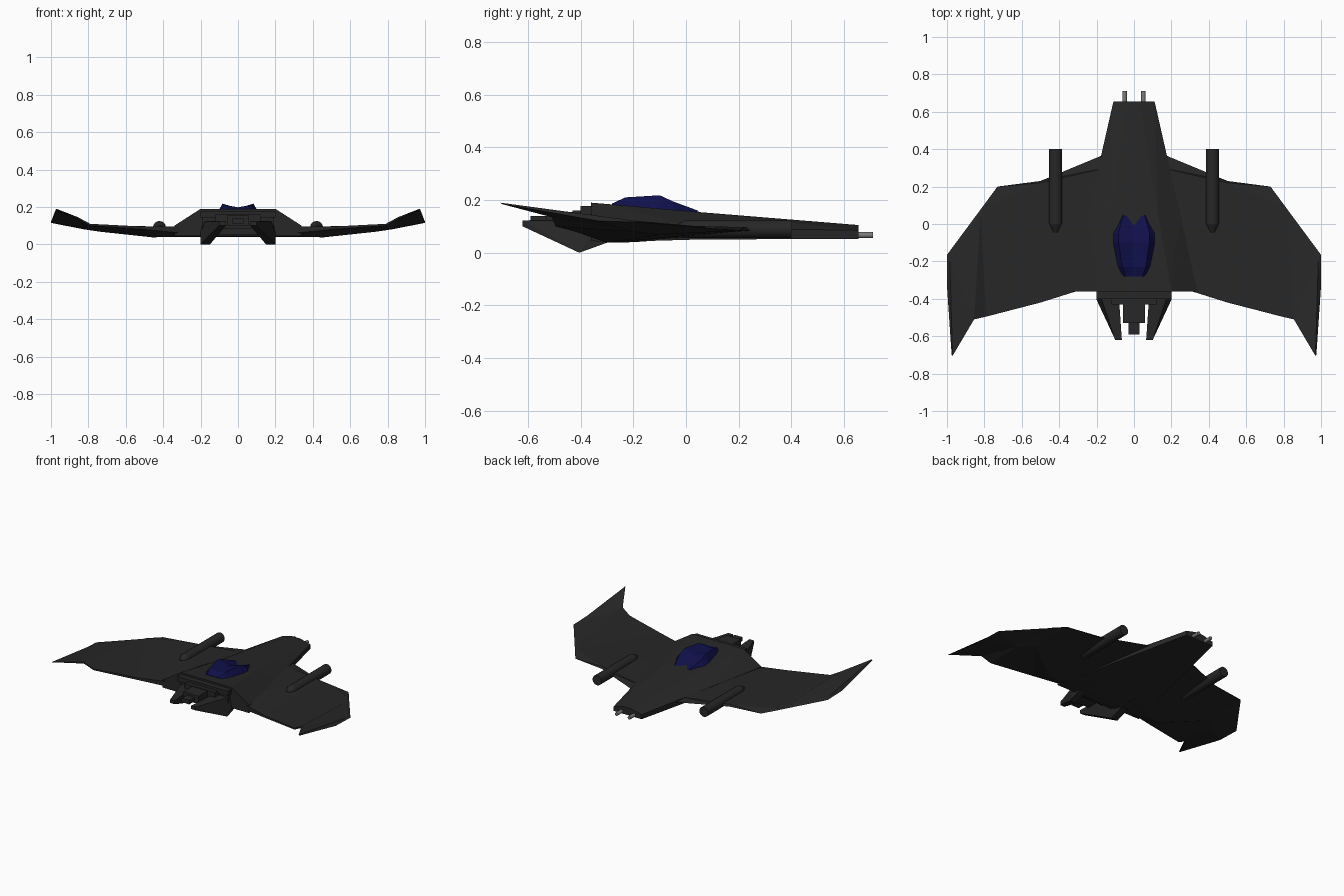
import bpy
import bmesh
import math
from mathutils import Matrix, Vector

default_cube = bpy.data.objects.get("Cube")
if default_cube:
    bpy.data.objects.remove(default_cube, do_unlink=True)


def make_material(name, colour):
    material = bpy.data.materials.new(name)
    material.use_nodes = True
    material.diffuse_color = (*colour, 1)
    shader = material.node_tree.nodes["Principled BSDF"]
    shader.inputs["Base Color"].default_value = (*colour, 1)
    return material


charcoal = make_material("charcoal hull", (0.02, 0.02, 0.02))
navy = make_material("navy glass", (0.005, 0.005, 0.07))
steel = make_material("grey steel", (0.2, 0.2, 0.2))


def finish(name, bm, material, mirrored=False):
    """Turn a bmesh into an object, optionally mirrored across x."""
    bmesh.ops.recalc_face_normals(bm, faces=bm.faces)
    mesh = bpy.data.meshes.new(name)
    bm.to_mesh(mesh)
    bm.free()
    mesh.materials.append(material)
    part = bpy.data.objects.new(name, mesh)
    bpy.context.collection.objects.link(part)
    if mirrored:
        mirror = part.modifiers.new("mirror", 'MIRROR')
        mirror.use_axis[0] = True
        mirror.use_mirror_merge = False
    return part


def loft(name, sections, material, mirrored=False):
    """Bridge closed cross-sections with equal point counts and cap the ends."""
    bm = bmesh.new()
    rings = [[bm.verts.new(point) for point in section] for section in sections]
    count = len(rings[0])
    for first, second in zip(rings, rings[1:]):
        for i in range(count):
            j = (i + 1) % count
            bm.faces.new((first[i], first[j], second[j], second[i]))
    bm.faces.new(rings[0])
    bm.faces.new(rings[-1])
    bmesh.ops.triangulate(bm, faces=bm.faces)
    return finish(name, bm, material, mirrored)


def hull(name, points, material, mirrored=False):
    """Wrap a convex solid around a few corner points."""
    bm = bmesh.new()
    verts = [bm.verts.new(point) for point in points]
    result = bmesh.ops.convex_hull(bm, input=verts)
    loose = [v for v in result["geom_interior"] if isinstance(v, bmesh.types.BMVert)]
    bmesh.ops.delete(bm, geom=loose, context='VERTS')
    return finish(name, bm, material, mirrored)


def box(name, half_width, y_range, z_range, material):
    corners = [(x, y, z) for x in (-half_width, half_width) for y in y_range for z in z_range]
    return hull(name, corners, material)


def tube(name, x, z, y_start, y_end, r_start, r_end, sides, material):
    """Mirrored pair of cones or cylinders lying along y."""
    bm = bmesh.new()
    middle = Vector((x, (y_start + y_end) / 2, z))
    turn = Matrix.Rotation(math.radians(-90), 4, 'X')
    bmesh.ops.create_cone(bm, cap_ends=True, segments=sides, radius1=r_start, radius2=r_end,
                          depth=y_end - y_start, matrix=Matrix.Translation(middle) @ turn)
    part = finish(name, bm, material, True)
    bpy.ops.object.select_all(action='DESELECT')
    part.select_set(True)
    bpy.context.view_layer.objects.active = part
    bpy.ops.object.shade_smooth_by_angle(angle=math.radians(40))
    return part


def body_section(y, deck, edge, top, shoulder, bottom):
    return [(-deck, y, top), (deck, y, top), (edge, y, shoulder), (edge, y, bottom),
            (-edge, y, bottom), (-edge, y, shoulder)]


# Tapering fuselage
loft("fuselage", [
    body_section(0.655, 0.03, 0.11, 0.105, 0.085, 0.053),
    body_section(0.04, 0.13, 0.25, 0.155, 0.095, 0.05),
    body_section(-0.3, 0.19, 0.325, 0.185, 0.098, 0.04),
    body_section(-0.36, 0.2, 0.34, 0.19, 0.1, 0.045),
], charcoal)

# Wings: leading edge, front crease, upper and lower trailing edge, belly crease
loft("wings", [
    [(0.15, 0.375, 0.08), (0.15, 0.3, 0.09), (0.15, -0.31, 0.095),
     (0.15, -0.31, 0.045), (0.15, -0.2, 0.04)],
    [(0.5, 0.23, 0.085), (0.5, 0.22, 0.097), (0.5, -0.42, 0.095),
     (0.5, -0.42, 0.08), (0.46, -0.3, 0.038)],
    [(0.73, 0.2, 0.085), (0.79, 0.1, 0.1), (0.79, -0.495, 0.11),
     (0.79, -0.495, 0.1), (0.74, -0.1, 0.068)],
    [(0.8, 0.105, 0.092), (0.82, 0.05, 0.1), (0.855, -0.51, 0.145),
     (0.855, -0.51, 0.135), (0.82, -0.2, 0.08)],
    [(1, -0.165, 0.115), (0.985, -0.2, 0.122), (0.97, -0.705, 0.19),
     (0.975, -0.7, 0.185), (1, -0.33, 0.12)],
], charcoal, True)


def canopy_section(y, spread, valley, ridge, base, shift=0):
    """Two raised ridges with a valley between them."""
    half = [(0.35, (valley + ridge) / 2, shift / 2), (0.7, ridge, shift), (1, base, 0)]
    right = [(spread * k, y + s, z) for k, z, s in half]
    left = [(-x, py, z) for x, py, z in reversed(right)]
    return left + [(0, y, valley)] + right + [(0, y, base - 0.02)]


# Faceted double-ridged canopy
loft("canopy", [
    canopy_section(0.02, 0.08, 0.15, 0.158, 0.145, 0.03),
    canopy_section(-0.05, 0.12, 0.175, 0.195, 0.15),
    canopy_section(-0.1, 0.118, 0.192, 0.218, 0.155),
    canopy_section(-0.23, 0.09, 0.198, 0.21, 0.17),
    canopy_section(-0.28, 0.065, 0.185, 0.187, 0.175),
], navy)

# Cannon pods over the wings
tube("pod_barrel", 0.42, 0.09, 0, 0.4, 0.035, 0.035, 16, charcoal)
tube("pod_tail", 0.42, 0.09, -0.045, 0, 0.012, 0.035, 16, charcoal)

# Twin guns in the nose
tube("nose_gun", 0.05, 0.067, 0.6, 0.71, 0.012, 0.012, 12, steel)

# Engine blocks stepping back from the hull
box("engine_top_frame", 0.2, (-0.4, -0.3), (0.145, 0.178), charcoal)
box("engine_bulkhead", 0.19, (-0.38, -0.3), (0.05, 0.15), charcoal)
box("engine_mount", 0.12, (-0.43, -0.36), (0.085, 0.16), charcoal)
box("engine", 0.06, (-0.53, -0.4), (0.1, 0.155), charcoal)
box("exhaust", 0.03, (-0.59, -0.5), (0.112, 0.14), charcoal)

# Lower fins sweeping inward to the rear
tail_end = [(x, -0.62, z) for x in (0.065, 0.1) for z in (0.1, 0.123)]
fin_root = [(0.08, -0.4, 0.125), (0.155, -0.4, 0.125), (0.13, -0.32, 0.12), (0.2, -0.32, 0.12)]
fin_foot = [(x, y, z) for x in (0.15, 0.2) for y, z in ((-0.405, 0), (-0.3, 0.038))]
hull("lower_fins", tail_end + fin_root + fin_foot, charcoal, True)
